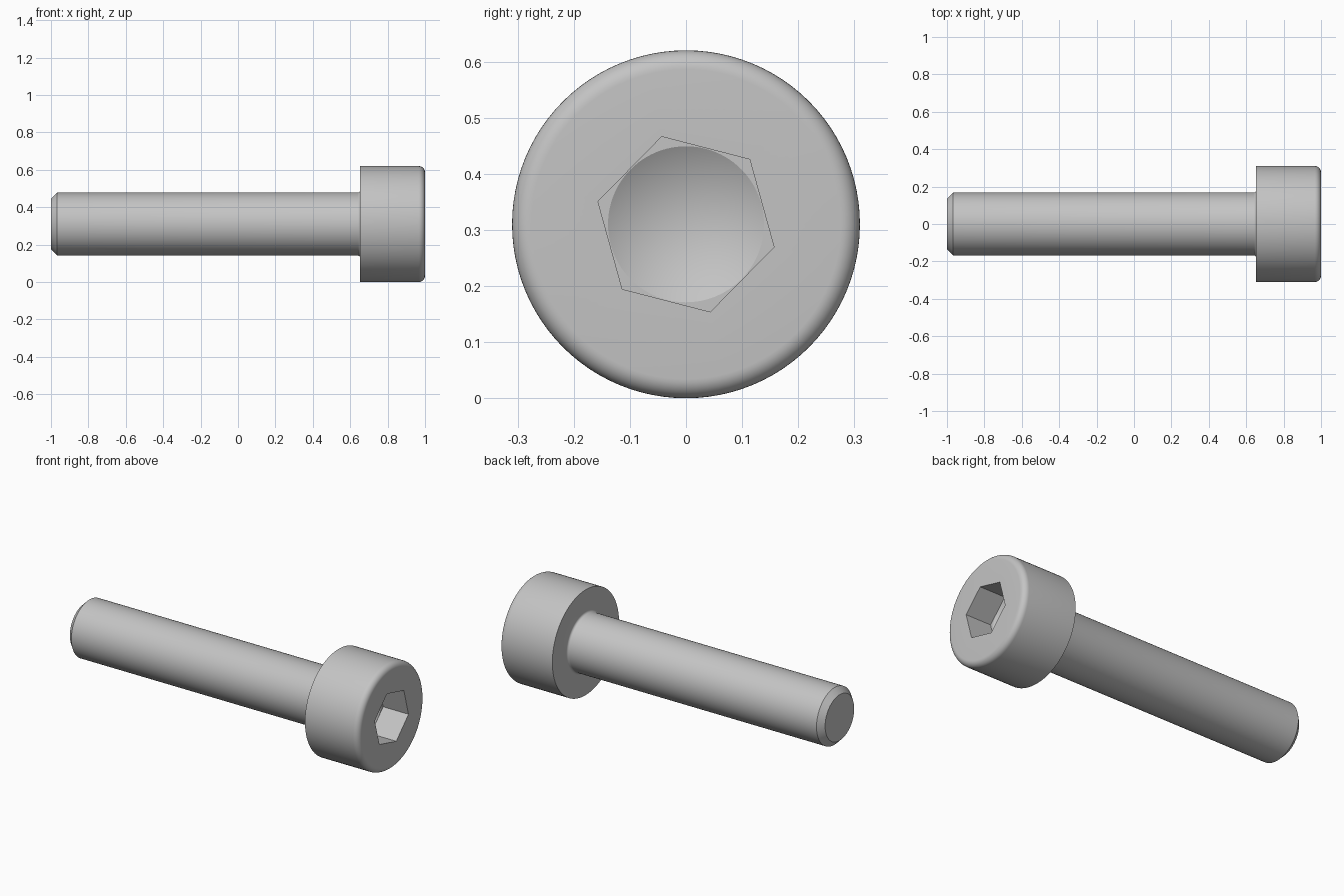
import bpy, bmesh, math
from mathutils import Matrix

if "Cube" in bpy.data.objects:
    bpy.data.objects.remove(bpy.data.objects["Cube"])

CZ = 0.31          # height of the screw axis
FLOOR = 0.835      # x of the socket floor


def finish(name, bm):
    bmesh.ops.remove_doubles(bm, verts=bm.verts, dist=1e-5)
    bmesh.ops.recalc_face_normals(bm, faces=bm.faces)
    me = bpy.data.meshes.new(name)
    bm.to_mesh(me)
    bm.free()
    ob = bpy.data.objects.new(name, me)
    bpy.context.collection.objects.link(ob)
    return ob


def lathe(name, profile, steps=96):
    """Revolve (x, radius) points around the screw axis."""
    bm = bmesh.new()
    vs = [bm.verts.new((x, 0, CZ + r)) for x, r in profile]
    es = [bm.edges.new(p) for p in zip(vs, vs[1:])]
    bmesh.ops.spin(bm, geom=vs + es, cent=(0, 0, CZ), axis=(1, 0, 0),
                   angle=math.tau, steps=steps, use_duplicate=False)
    return finish(name, bm)


def arc(cx, cr, rad, a0, a1, n=6):
    angles = [math.radians(a0 + (a1 - a0) * i / n) for i in range(n + 1)]
    return [(cx + rad * math.cos(a), cr + rad * math.sin(a)) for a in angles]


# Chamfered shank, small fillet under the head, head with rounded rim
profile = [(-1, 0), (-1, 0.135), (-0.967, 0.168)]
profile += arc(0.64, 0.181, 0.013, 270, 360, 4)
profile += [(0.653, 0.31)]
profile += arc(0.966, 0.276, 0.034, 90, 0, 8)
profile += [(1, 0)]
screw = lathe("socket_head_screw", profile)

# Hexagonal socket cutter
bm = bmesh.new()
bmesh.ops.create_cone(bm, cap_ends=True, segments=6, radius1=0.162,
                      radius2=0.162, depth=1.2 - FLOOR)
for v in bm.verts:   # lay the prism along x, first corner at 45.5 degrees
    a = math.radians(45.5) + math.atan2(v.co.y, v.co.x)
    a = math.radians(45.5 + 60 * round((math.degrees(a) - 45.5 - 30) / 60))
    v.co = ((1.2 + FLOOR) / 2 + v.co.z, 0.162 * math.cos(a),
            CZ + 0.162 * math.sin(a))
hex_cutter = finish("hex_socket_cutter", bm)

# Drill point cutter for the conical socket floor
drill_cutter = lathe("drill_point_cutter", [
    (1.1, 0), (1.1, 0.139), (FLOOR, 0.139), (FLOOR - 0.08, 0)])

bpy.context.view_layer.objects.active = screw
screw.select_set(True)
for cutter in (hex_cutter, drill_cutter):
    mod = screw.modifiers.new("socket", 'BOOLEAN')
    mod.operation = 'DIFFERENCE'
    mod.solver = 'EXACT'
    mod.object = cutter
    bpy.ops.object.modifier_apply(modifier=mod.name)
    bpy.data.objects.remove(cutter)

# Plain steel
steel = bpy.data.materials.new("steel_grey")
steel.diffuse_color = (0.55, 0.55, 0.55, 1)
steel.use_nodes = True
steel.node_tree.nodes["Principled BSDF"].inputs["Base Color"].default_value = steel.diffuse_color
screw.data.materials.clear()
screw.data.materials.append(steel)
bpy.ops.object.shade_smooth_by_angle(angle=math.radians(28))
